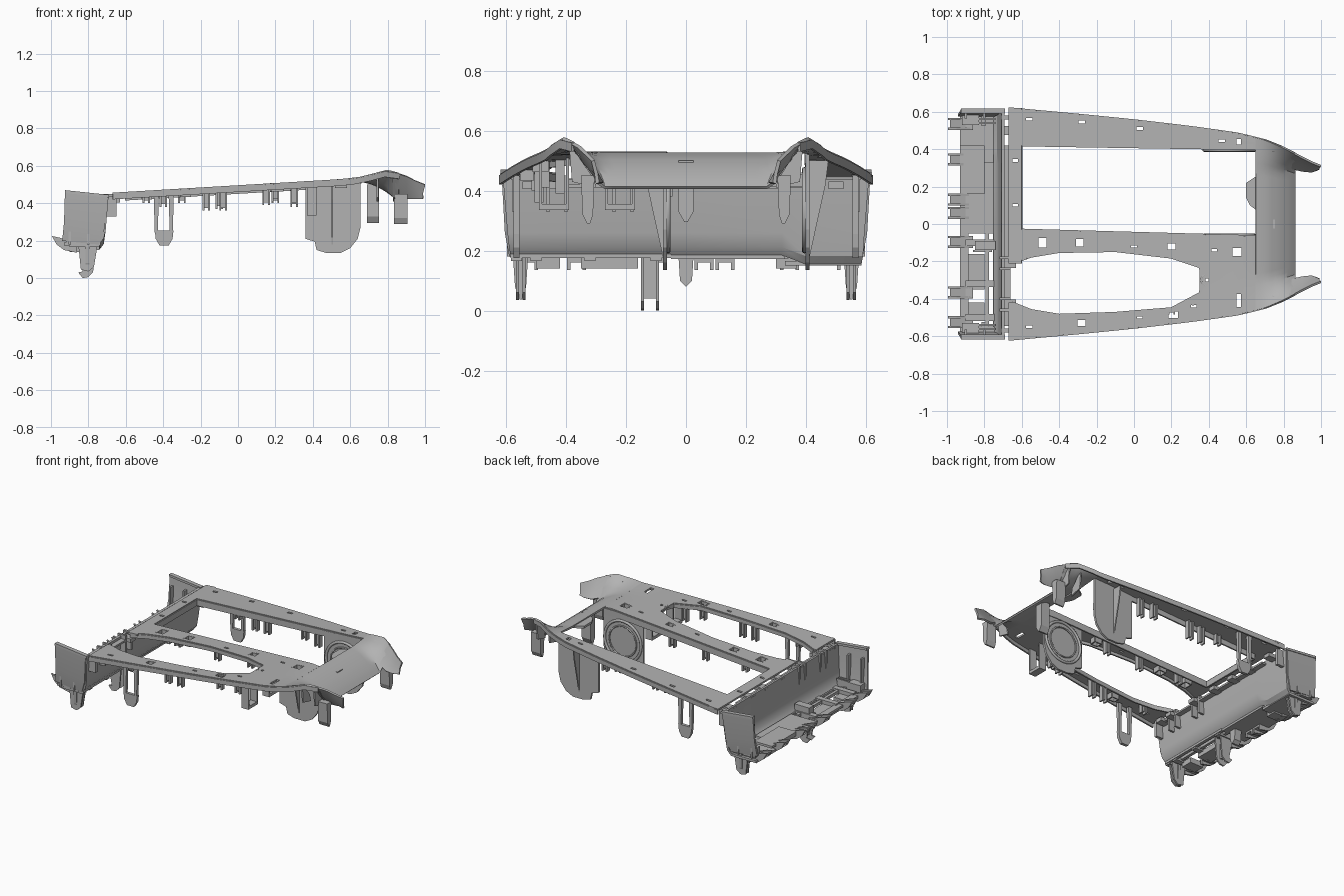
import bpy, bmesh, math
from mathutils import Vector

cube = bpy.data.objects.get("Cube")
if cube:
    bpy.data.objects.remove(cube, do_unlink=True)

grey = bpy.data.materials.new("mid_grey_plastic")
grey.use_nodes = True
grey.diffuse_color = (0.45, 0.45, 0.45, 1)
grey.node_tree.nodes["Principled BSDF"].inputs["Base Color"].default_value = grey.diffuse_color


def finish(name, bm):
    bmesh.ops.recalc_face_normals(bm, faces=bm.faces)
    mesh = bpy.data.meshes.new(name)
    bm.to_mesh(mesh)
    bm.free()
    mesh.materials.append(grey)
    ob = bpy.data.objects.new(name, mesh)
    bpy.context.collection.objects.link(ob)
    return ob


def activate(ob):
    bpy.ops.object.select_all(action='DESELECT')
    ob.select_set(True)
    bpy.context.view_layer.objects.active = ob


def loft(name, rows, thick=0.012):
    """Thin sheet through rows of points."""
    bm = bmesh.new()
    grid = [[bm.verts.new(p) for p in row] for row in rows]
    for a, b in zip(grid, grid[1:]):
        for i in range(len(a) - 1):
            bm.faces.new((a[i], a[i + 1], b[i + 1], b[i]))
    ob = finish(name, bm)
    mod = ob.modifiers.new("thickness", 'SOLIDIFY')
    mod.thickness, mod.offset = thick, 0
    activate(ob)
    bpy.ops.object.modifier_apply(modifier=mod.name)
    bpy.ops.object.shade_smooth_by_angle(angle=math.radians(30))
    return ob


def prism(name, pts, axis, a, b):
    """Extrude a 2D outline along an axis from a to b."""
    place = {'x': lambda p, d: (d, p[0], p[1]),
             'y': lambda p, d: (p[0], d, p[1]),
             'z': lambda p, d: (p[0], p[1], d)}[axis]
    bm = bmesh.new()
    face = bm.faces.new([bm.verts.new(place(p, a)) for p in pts])
    ext = bmesh.ops.extrude_face_region(bm, geom=[face])
    move = Vector(place((0, 0), b)) - Vector(place((0, 0), a))
    bmesh.ops.translate(bm, vec=move, verts=[v for v in ext["geom"] if isinstance(v, bmesh.types.BMVert)])
    return finish(name, bm)


def box(name, x0, x1, y0, y1, z0, z1):
    return prism(name, [(x0, y0), (x1, y0), (x1, y1), (x0, y1)], 'z', z0, z1)


def ring(name, radius, thick, location, rotation=(0, 0, 0)):
    bpy.ops.mesh.primitive_torus_add(major_radius=radius, minor_radius=thick, major_segments=40, minor_segments=8,
                                     location=location, rotation=rotation)
    ob = bpy.context.object
    ob.name = name
    ob.data.materials.append(grey)
    bpy.ops.object.shade_smooth()


def interp(table, x):
    for (x0, v0), (x1, v1) in zip(table, table[1:]):
        if x <= x1:
            return v0 + (v1 - v0) * max(0, (x - x0) / (x1 - x0))
    return table[-1][1]


# Surface of the top panel
EDGE = [(-.68, .62), (-.3, .585), (0, .555), (.3, .52), (.55, .485), (.7, .45), (.8, .41), (.86, .378)]
MIDDLE = [(-.68, .45), (.3, .508), (.6, .525), (.66, .52), (.72, .505), (.78, .475), (.83, .44), (.86, .41)]
CREST = [(-.68, .45), (.3, .508), (.55, .523), (.65, .535), (.74, .558), (.8, .575), (.86, .56)]


def edge(x):
    return interp(EDGE, x)


def top(x, y):
    t = min(1, max(0, (abs(y) - .285) / (edge(x) - .285)))
    m = interp(MIDDLE, x)
    return m + (interp(CREST, x) - m) * t


def strip(name, stations, n=4):
    rows = []
    for x, y0, y1 in stations:
        rows.append([(x, y, top(x, y)) for y in spread(y0, y1, n)])
    return loft(name, rows)


def lip(name, path, drop):
    return loft(name, [[(x, y, top(x, y)) for x, y in path],
                       [(x, y, top(x, y) - drop) for x, y in path]], .01)


def spread(a, b, n):
    return [a + (b - a) * i / n for i in range(n + 1)]


# Opening outlines, as y against x
big_far = [(-.6, .42), (.65, .4)]
big_near = [(-.6, -.03), (.65, -.065)]
small_far = [(-.65, -.21), (-.55, -.175), (-.4, -.15), (-.1, -.145), (.2, -.18), (.35, -.23)]
small_near = [(-.65, -.42), (-.55, -.46), (-.4, -.485), (-.1, -.475), (.2, -.45), (.35, -.37)]
xs = spread(-.6, .65, 14)
hole_xs = [-.65, -.6, -.55, -.4, -.25, -.1, .05, .2, .28, .35]

panels = [
    strip("far_rail", [(x, interp(big_far, x), edge(x)) for x in xs]),
    strip("centre_bar", [(x, interp(small_far, x), interp(big_near, x)) for x in hole_xs]),
    strip("near_rail", [(x, -edge(x), interp(small_near, x)) for x in hole_xs]),
    strip("near_deck", [(x, -edge(x), interp(big_near, x)) for x in spread(.35, .65, 5)], 8),
    strip("rear_rail", [(-.67, -.21, .62), (-.6, -.21, .62)], 6),
    strip("rear_corner", [(-.67, -.62, -.42), (-.65, -.62, -.42)], 2),
]
strip("curved_end", [(x, -edge(x), edge(x)) for x in spread(.65, .86, 10)], 28)
prism("end_latch_plate", [(.66, .07), (.62, .1), (.6, .14), (.6, .22), (.66, .26)], 'z', .505, .52)

# Square and slot holes through the panel
holes = [(-.49, -.1, .05, .06), (-.29, -.1, .05, .05), (.2, -.12, .05, .04), (.55, -.15, .055, .05),
         (-.28, -.53, .05, .04), (.21, -.485, .06, .045), (.56, -.41, .025, .07), (.56, .44, .025, .03),
         (-.56, .56, .035, .015), (-.28, .545, .035, .015), (.03, .51, .035, .015), (.47, .445, .035, .012),
         (0, -.12, .03, .012), (.43, -.14, .03, .012), (.03, -.5, .03, .012), (.32, -.44, .03, .012),
         (-.56, -.55, .035, .012), (.39, -.3, .015, .015), (-.635, .34, .03, .015), (-.635, .1, .03, .015)]
bm = bmesh.new()
for x, y, w, d in holes:
    made = bmesh.ops.create_cube(bm, size=1)["verts"]
    bmesh.ops.scale(bm, vec=(w, d, .1), verts=made)
    bmesh.ops.translate(bm, vec=(x, y, top(x, y)), verts=made)
cutter = finish("hole_cutter", bm)
cutter.hide_render = True
for ob in panels:
    mod = ob.modifiers.new("holes", 'BOOLEAN')
    mod.operation, mod.object = 'DIFFERENCE', cutter
    activate(ob)
    bpy.ops.object.modifier_apply(modifier=mod.name)
bpy.data.objects.remove(cutter, do_unlink=True)
ring("screw_boss", .03, .006, (.39, -.3, top(.39, -.3)))

# Walls of the square sockets below the panel
for x, y, w, d in holes[:6]:
    z = top(x, y) - .04
    for s in (-1, 1):
        box("socket_wall", x + s * w / 2 - .004, x + s * w / 2 + .004, y - d / 2, y + d / 2, z, z + .045)
        box("socket_wall", x - w / 2, x + w / 2, y + s * d / 2 - .004, y + s * d / 2 + .004, z, z + .045)

# Lips around the outer edge and the openings
for s in (-1, 1):
    lip("outer_skirt", [(x, s * edge(x)) for x in spread(-.67, .86, 20)], .03)
lip("far_opening_lip", [(x, interp(big_far, x)) for x in xs], .04)
lip("near_opening_lip", [(x, interp(big_near, x)) for x in xs], .04)
lip("rear_opening_lip", [(-.6, -.03), (-.6, .42)], .04)
lip("small_opening_far_lip", [(x, interp(small_far, x)) for x in hole_xs], .025)
lip("small_opening_near_lip", [(x, interp(small_near, x)) for x in hole_xs], .025)
lip("small_opening_end_lip", [(.35, -.23), (.37, -.3), (.35, -.37)], .025)

# Horns, their ribs and legs
for s in (-1, 1):
    loft("horn", [[(.83, s * .3, .45), (.83, s * .35, .51), (.83, s * .393, .567)],
                  [(.9, s * .285, .425), (.9, s * .325, .48), (.9, s * .355, .545)],
                  [(.95, s * .28, .425), (.95, s * .31, .47), (.95, s * .33, .52)],
                  [(.99, s * .295, .425), (.99, s * .3, .46), (1, s * .31, .5)]])
    for x in (.74, .83):
        prism("horn_rib", [(s * .3, .41), (s * .31, .46), (s * .39, .55), (s * .38, .43)], 'x', x, x + .01)
    prism("horn_leg", [(s * .305, .45), (s * .35, .45), (s * .345, .32), (s * .33, .29), (s * .32, .29), (s * .31, .32)],
          'x', .835, .905)
prism("centre_leg", [(-.025, .5), (.025, .5), (.025, .33), (.005, .295), (-.005, .295), (-.025, .33)], 'x', .69, .755)

# Hanging plates with round rims on the facing sides
outline = [(.36, .51), (.36, .21), (.41, .195), (.42, .15), (.47, .135), (.55, .135), (.6, .16), (.64, .21), (.655, .27), (.655, .52)]
for y, s in ((.405, -1), (-.07, 1)):
    prism("hanging_plate", outline, 'y', y - .007, y + .007)
    for radius, thick in ((.135, .009), (.1, .005)):
        ring("round_rim", radius, thick, (.51, y + s * .01, .335), (math.pi / 2, 0, 0))
    prism("plate_web", [(y, .5), (y - s * .07, .5), (y - s * .06, .42), (y - s * .005, .17), (y, .17)], 'x', .5, .508)

# Loop clips on both sides
for s in (-1, 1):
    y0, y1 = s * .555, s * .575
    for x in (-.445, -.365):
        prism("loop_arm", [(x - .006, .45), (x + .022, .45), (x + .016, .24), (x, .24)], 'y', y0, y1)
    prism("loop_base", [(-.445, .255), (-.345, .255), (-.35, .21), (-.37, .175), (-.42, .175), (-.44, .21)], 'y', y0, y1)

# Small hanging tabs
for x, y, low in [(-.49, -.5, .4), (-.17, -.49, .36), (-.08, -.49, .36), (.2, -.47, .41), (.3, -.42, .39),
                  (-.17, .43, .36), (-.08, .43, .36), (.2, .425, .4), (.3, .42, .38), (-.4, -.06, .38), (-.1, -.07, .37),
                  (.15, -.075, .39), (-.3, .43, .4)]:
    for d in (-.015, .015):
        box("tab_prong", x + d - .005, x + d + .005, y - .015, y + .015, low, top(x, y))
    box("tab_web", x - .02, x + .02, y - .004, y + .004, low + .015, top(x, y))
for y in (-.44, -.22):
    box("toothed_clip", .37, .42, y - .045, y + .045, .335, .355)
    for d in (-.045, .045):
        box("clip_side", .37, .42, y + d - .005, y + d + .005, .335, .51)

# Rear tray: wall, floor and end panels
loft("tray_wall", [[(x, y, z - (.03 if y > .35 and z < .22 else 0)) for y in (-w, -.3, 0, .32, .4, w)]
                   for x, z, w in ((-.7, .44, .61), (-.715, .26, .595), (-.725, .215, .59), (-.745, .19, .585))], .016)
box("tray_floor", -.93, -.74, -.05, .33, .172, .188)
box("low_floor", -.93, -.74, .33, .585, .15, .166)
box("floor_step", -.93, -.8, .16, .42, .185, .2)
box("floor_front_beam", -.93, -.885, -.585, -.05, .175, .19)
box("floor_middle_beam", -.795, -.775, -.585, -.05, .175, .195)
box("floor_back_beam", -.755, -.735, -.585, -.05, .175, .19)
for y in (-.1, -.32, -.5, -.565):
    box("floor_rib", -.9, -.74, y - .018, y + .018, .165, .2)
box("floor_bracket", -.85, -.74, -.14, -.09, .18, .24)
for s in (-1, 1):
    loft("tray_end", [[(-.925, s * .607, .465), (-.7, s * .607, .44)],
                      [(-.93, s * .597, .3), (-.715, s * .597, .26)],
                      [(-.94, s * .582, .2), (-.745, s * .582, .18)]], .014)
    prism("tray_end_flange", [(-.925, .47), (-.69, .445), (-.69, .43), (-.925, .455)], 'y', s * .59, s * .618)
    for x in (-.9, -.8):
        box("tray_end_rib", x - .006, x + .006, s * .565, s * .597, .18, .4)
    box("corner_block", -.92, -.83, s * .53, s * .585, .18, .24)
    for y in (.54, .562):
        prism("tray_foot", [(-.86, .24), (-.74, .24), (-.77, .06), (-.8, .035), (-.84, .045)], 'y', s * y - .005, s * y + .005)
    prism("tray_foot_tongue", [(s * .525, .2), (s * .578, .2), (s * .57, .08), (s * .555, .038), (s * .547, .038), (s * .533, .08)],
          'x', -.815, -.795)

# Tray claw and lower tongue
for y in (-.145, -.095):
    prism("claw_prong", [(-.86, .19), (-.76, .19), (-.775, .03), (-.8, .005), (-.83, 0), (-.855, .03), (-.83, .035)], 'y', y - .005, y + .005)
box("claw_web", -.82, -.8, -.145, -.095, .04, .19)
prism("lower_tongue", [(-.025, .18), (.025, .18), (.02, .1), (0, .08), (-.02, .1)], 'x', -.83, -.78)

# Clips along the tray's open edge
for y in (.535, .345, .13, .06, -.095, -.365, -.525):
    for d in (-.026, .026):
        prism("edge_clip_arm", [(-.995, .225), (-.95, .215), (-.9, .195), (-.86, .18), (-.86, .135), (-.93, .15), (-.97, .18)],
              'y', y + d - .006, y + d + .006)
    prism("edge_clip_plate", [(-.985, .215), (-.9, .19), (-.9, .178), (-.985, .203)], 'y', y - .026, y + .026)
    box("edge_clip_base", -.94, -.86, y - .026, y + .026, .16, .185)
for y0, y1 in ((-.5, -.42), (-.35, -.16), (.3, .37)):
    box("under_block", -.9, -.8, y0, y1, .14, .175)

# Joints between the tray wall and the panel
box("rear_ledge", -.705, -.66, -.5, .42, .41, .422)
for y in (-.52, -.43, -.21, -.02, .15, .3, .5):
    box("wall_joint", -.71, -.63, y - .025, y + .025, .405, .43)
for y in (-.43, -.21):
    for d in (-.03, .03):
        box("joint_clip", -.72, -.66, y + d - .007, y + d + .007, .33, .45)
for s in (-1, 1):
    box("corner_tab", -.71, -.65, s * .56, s * .58, .33, .44)
